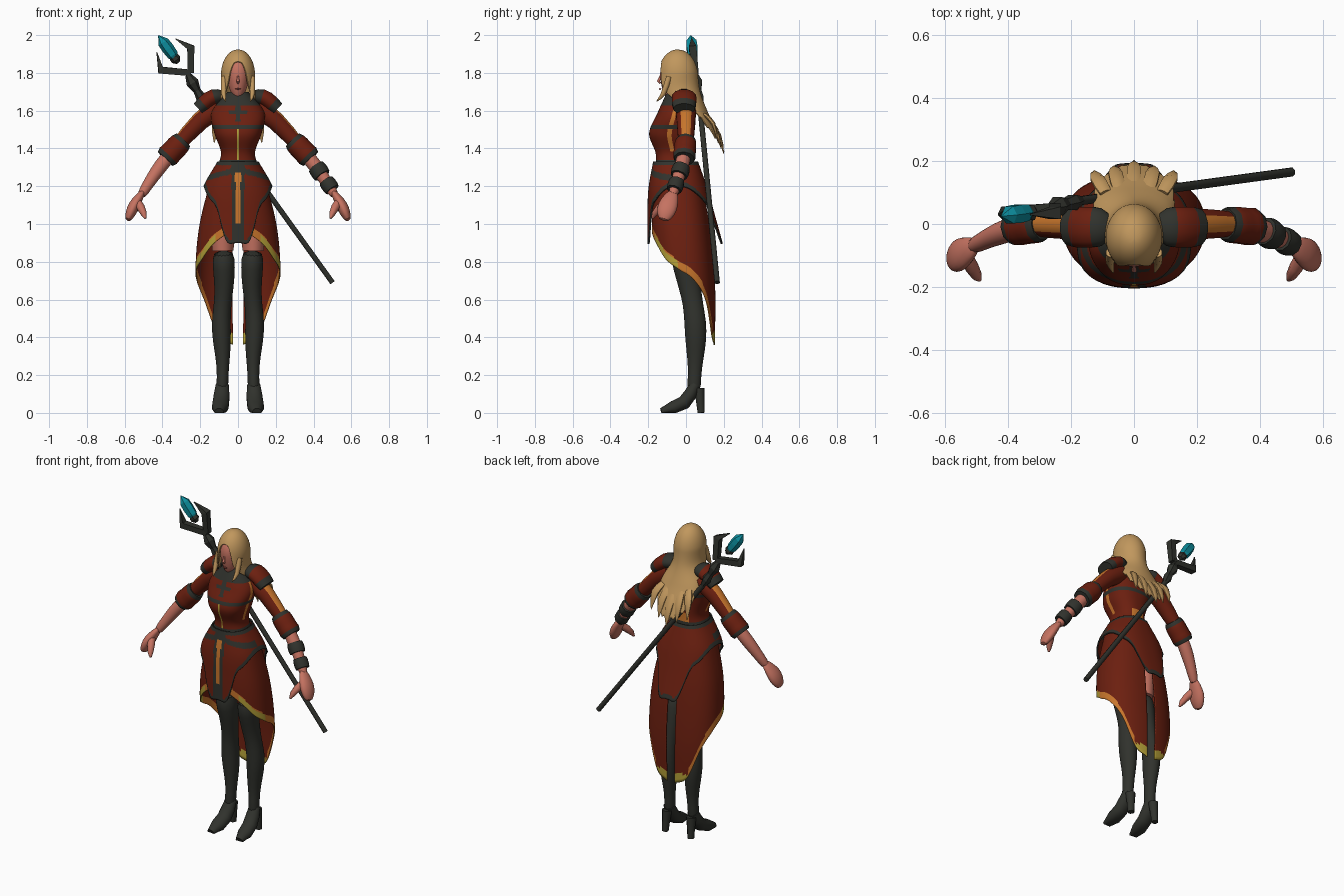
import bpy, bmesh, math
from mathutils import Vector

if "Cube" in bpy.data.objects:
    bpy.data.objects.remove(bpy.data.objects["Cube"])

COLOURS = {"red cloth": (.15, .014, .005), "dark leather": (.03, .032, .026),
           "orange trim": (.58, .18, .025), "yellow trim": (.47, .36, .04),
           "skin": (.56, .17, .12), "blonde hair": (.53, .31, .11),
           "teal crystal": (.004, .27, .34), "lips": (.42, .09, .07)}
RED, DARK, ORANGE, YELLOW, SKIN, HAIR, TEAL, LIPS = range(len(COLOURS))
MATERIALS = []
for label, rgb in COLOURS.items():
    material = bpy.data.materials.new(label)
    material.use_nodes = True
    material.diffuse_color = (*rgb, 1)
    material.node_tree.nodes["Principled BSDF"].inputs["Base Color"].default_value = (*rgb, 1)
    MATERIALS.append(material)


def finish(bm, name, smooth, thickness=0, subdivide=False):
    bmesh.ops.remove_doubles(bm, verts=bm.verts, dist=.0005)
    bmesh.ops.recalc_face_normals(bm, faces=bm.faces)
    mesh = bpy.data.meshes.new(name)
    bm.to_mesh(mesh)
    bm.free()
    for material in MATERIALS:
        mesh.materials.append(material)
    part = bpy.data.objects.new(name, mesh)
    bpy.context.collection.objects.link(part)
    if subdivide:
        part.modifiers.new("Rounding", 'SUBSURF').levels = 1
    if thickness:
        shell = part.modifiers.new("Thickness", 'SOLIDIFY')
        shell.thickness, shell.offset = thickness, 0
    if smooth:
        bpy.ops.object.select_all(action='DESELECT')
        part.select_set(True)
        bpy.context.view_layer.objects.active = part
        bpy.ops.object.shade_smooth_by_angle(angle=math.radians(50))
    return part


def sample(values, t):
    """Smooth curve through evenly spaced numbers or vectors, t from 0 to 1."""
    last = len(values) - 1
    i = min(int(t * last), last - 1)
    k = t * last - i
    b, c = values[i], values[i + 1]
    a = values[i - 1] if i > 0 else b * 2 - c
    d = values[i + 2] if i + 2 <= last else c * 2 - b
    return b + (c - a + (a * 2 - b * 5 + c * 4 - d + ((b - c) * 3 + d - a) * k) * k) * (k / 2)


SIDEWAYS, ACROSS = Vector((1, 0, 0)), Vector((0, 1, 0))


def tube(name, colours, path, radii, flat=1, sides=12, axis=SIDEWAYS, mirror=1,
         smooth=True, subdivide=False):
    """Elliptical loft: radius runs along axis, radius * flat runs the other way."""
    bm = bmesh.new()
    points = [Vector((x * mirror, y, z)) for x, y, z in path]
    last = len(radii) - 1
    centres = [sample(points, i / last) for i in range(last + 1)]
    rings = []
    for i, radius in enumerate(radii):
        along = (centres[min(i + 1, last)] - centres[max(i - 1, 0)]).normalized()
        u = (axis - along * axis.dot(along)).normalized() * radius
        w = along.cross(u) * flat
        angles = [math.tau * (k + .5) / sides for k in range(sides)]
        corners = [centres[i] + u * math.cos(g) + w * math.sin(g) for g in angles]
        rings.append([bm.verts.new((p.x, p.y, max(p.z, 0))) for p in corners])
    for i, (ring, following) in enumerate(zip(rings, rings[1:])):
        for k in range(sides):
            face = bm.faces.new((ring[k], ring[k - 1], following[k - 1], following[k]))
            face.material_index = colours[i * len(colours) // last]
    bm.faces.new(rings[0]).material_index = colours[0]
    bm.faces.new(rings[-1]).material_index = colours[-1]
    return finish(bm, name, smooth, subdivide=subdivide)


def wrap(name, low, high, widths, fronts, backs, hem, rule, start=0, end=180,
         columns=80, rows=54, thickness=0, dome=None, power=.85):
    """Mirrored shell round the body; widths, fronts and backs run evenly from low to high."""
    bm = bmesh.new()
    for side in (1, -1):
        grid = []
        for c in range(columns + 1):
            phi = start + (end - start) * c / columns
            edge = hem(c / columns)
            s, k = math.sin(math.radians(phi)), math.cos(math.radians(phi))
            s, k = max(s, 0) ** power, math.copysign(abs(k) ** power, k)
            column = []
            for r in range(rows + 1):
                z = high + (edge - high) * (r / rows) ** 1.2
                t = max(0, (z - low) / (high - low))
                front, back = -sample(fronts, t), sample(backs, t)
                round_off = 1
                if dome and z > dome:
                    round_off = math.sqrt(max(0, 1 - ((z - dome) / (high - dome)) ** 2))
                x = side * s * sample(widths, t) * round_off
                y = (front + back) / 2 - k * round_off * (back - front) / 2
                column.append(bm.verts.new((x, y, z)))
            grid.append((phi, edge, column))
        for (phi, edge, a), (_, next_edge, b) in zip(grid, grid[1:]):
            for r in range(rows):
                face = bm.faces.new((a[r], b[r], b[r + 1], a[r + 1]))
                centre = face.calc_center_median()
                above = centre.z - (edge + next_edge) / 2
                face.material_index = rule(abs(centre.x), centre.z, phi, above)
    return finish(bm, name, True, thickness)


# Bodice with collar ornament, bust line and piping
def bodice_rule(x, z, phi, above):
    front = phi < 90
    collar = z > 1.645
    bust_line = abs(z - 1.51) < .008
    belt = 1.3 < z < 1.335
    ornament = front and z > 1.54 and (x < .014 or z > 1.625 or (x < .05 and abs(z - 1.59) < .01))
    if collar or bust_line or belt or ornament:
        return DARK
    if z < 1.5 and front and x < .005:
        return YELLOW
    piping = z > 1.38 and 80 < phi < 90
    lower_back = phi > 155 and z < 1.39
    return ORANGE if piping or lower_back else RED


wrap("bodice", 1.15, 1.7, widths=[.16, .13, .09, .125, .14, .055],
     fronts=[.17, .165, .16, .195, .15, .1], backs=[.09, .045, .04, .05, .03],
     hem=lambda t: 1.15, rule=bodice_rule, columns=120)


# Hip cover with long front and back panels
def hip_rule(x, z, phi, above):
    if above < .024 or z > 1.31:
        return DARK
    if phi < 90 and x < .015 and 1 < z < 1.27:
        return ORANGE
    waist_band = abs(z - 1.29 + x * .3) < .014
    if phi < 90 and (x < .034 or waist_band):
        return DARK
    return RED


wrap("hip_cover", .9, 1.33, widths=[.2, .2, .183, .105], fronts=[.2, .2, .195, .17],
     backs=[.19, .15, .11, .06], thickness=.008, rule=hip_rule,
     hem=lambda t: sample([.9, .91, 1.08, 1.14, 1.2], math.sin(math.pi * t)))


# Long skirt, open at the front and slit at the back
def skirt_rule(x, z, phi, above):
    if z < .43 or (30 < phi < 80 and above < .045):
        return YELLOW
    return ORANGE if above < .05 and phi < 150 else RED


wrap("skirt", .35, 1.28, widths=[.19, .222, .205, .13], fronts=[.1, .15, .18, .17],
     backs=[.15, .152, .125, .07], start=12, end=174.5, thickness=.006, rule=skirt_rule,
     hem=lambda t: sample([.95, .89, .81, .76, .7, .6, .41, .36], t))

# Head, neck and face
tube("head", [SKIN], [(0, -.085, 1.66), (0, -.063, 1.78), (0, -.05, 1.89)],
     [.022, .045, .06, .068, .06, .035], flat=1.2, sides=16, subdivide=True)
tube("neck", [SKIN], [(0, -.035, 1.62), (0, -.05, 1.74)], [.045, .038])
tube("nose", [SKIN], [(0, -.135, 1.785), (0, -.146, 1.755), (0, -.135, 1.745)], [.004, .009, .005], sides=8)
tube("lips", [LIPS], [(-.014, -.132, 1.715), (0, -.138, 1.715), (.014, -.132, 1.715)],
     [.002, .005, .002], sides=8, axis=ACROSS)


# Hair: one shell with a parted fringe and ragged back edge, plus loose strands
def hair_hem(t):
    ragged = .025 * abs(math.sin(math.pi * t * 9)) if t > .6 else 0
    return ragged + sample([1.86, 1.84, 1.73, 1.66, 1.65, 1.59, 1.51, 1.45, 1.41, 1.38], t)


wrap("hair", 1.38, 1.92, widths=[.1, .14, .125, .088, .086, .086],
     fronts=[-.06, -.01, .04, .14, .142, .142], backs=[.2, .16, .11, .07, .058, .055],
     hem=hair_hem, rule=lambda *unused: HAIR, thickness=.008, dome=1.79, power=1)
for i in range(-2, 3):
    x, lift = i * .045, abs(i) * .03
    tube("hair_strand", [HAIR], [(x, .1, 1.58), (x * 1.3, .175 - lift / 2, 1.47 + lift),
                                 (x * 1.4, .2 - lift / 2, 1.37 + lift)],
         [.02, .024, .024, .016, .002], flat=.5, sides=8)

# Limbs and paired armour
for side, tag in ((1, "left_"), (-1, "right_")):
    tube(tag + "front_lock", [HAIR], [(.074, -.09, 1.78), (.076, -.12, 1.69), (.066, -.155, 1.65)],
         [.016, .016, .014, .009, .002], sides=8, mirror=side)
    tube(tag + "thigh", [SKIN], [(.085, -.03, 1.16), (.08, -.02, .86)], [.07, .067, .058],
         flat=1.2, sides=16, mirror=side)
    tube(tag + "stocking", [DARK], [(.078, -.02, .865), (.073, .02, .67), (.09, .05, .48),
                                    (.08, .05, .29), (.084, .04, .1)],
         [.062, .06, .052, .046, .052, .05, .038, .029, .036], flat=1.15, sides=16,
         mirror=side, subdivide=True)
    tube(tag + "shoe", [DARK], [(.083, .05, .15), (.09, -.01, .055), (.1, -.13, .005)],
         [.035, .042, .045, .044, .024], flat=.85, mirror=side)
    tube(tag + "heel", [DARK], [(.085, .07, .13), (.09, .08, 0)], [.03, .024, .02], sides=8, mirror=side)

    sleeve = tube(tag + "sleeve", [RED], [(.1, 0, 1.615), (.2, 0, 1.545), (.33, 0, 1.405)],
                  [.05, .054, .05, .045, .037], sides=16, axis=ACROSS, mirror=side)
    for face in sleeve.data.polygons:
        outer = abs(face.center.x) > .15
        if outer and face.normal.z > .5 and abs(face.normal.y) < .5:
            face.material_index = ORANGE
    tube(tag + "cuff", [DARK, RED, RED, RED, RED, DARK], [(.29, 0, 1.445), (.385, -.01, 1.345)],
         [.05, .058, .06, .06, .06, .062, .054], sides=10, axis=ACROSS, mirror=side)
    tube(tag + "forearm", [SKIN], [(.33, 0, 1.405), (.43, -.03, 1.28), (.52, -.075, 1.14)],
         [.034, .04, .038, .03, .027], axis=ACROSS, mirror=side, subdivide=True)
    tube(tag + "hand", [SKIN], [(.5, -.065, 1.175), (.55, -.095, 1.1), (.585, -.12, 1.015)],
         [.025, .042, .056, .052, .026], flat=.58, axis=ACROSS, mirror=side, subdivide=True)
    tube(tag + "thumb", [SKIN], [(.535, -.1, 1.12), (.505, -.155, 1.07), (.49, -.178, 1.03)],
         [.022, .022, .017, .006], sides=8, mirror=side)
    tube(tag + "shoulder_pad", [DARK, DARK, RED, RED, DARK],
         [(.08, -.01, 1.675), (.14, -.01, 1.668), (.21, -.01, 1.61)],
         [.044, .062, .066, .067, .066, .058], flat=.65, axis=ACROSS, mirror=side)

# Two bracers on the left forearm only
for middle, radius in ((Vector((.43, -.03, 1.28)), .046), (Vector((.483, -.055, 1.205)), .041)):
    half = Vector((.55, -.28, -.79)) * .03
    tube("left_bracer", [DARK], [middle - half, middle + half],
         [radius * .98, radius * 1.05, radius * 1.05, radius * .98], sides=10, axis=ACROSS)

# Staff across the back with a forked head holding a crystal
tube("staff_shaft", [DARK], [(.5, .165, .69), (-.2, .07, 1.665)], [.015, .015], sides=8, axis=ACROSS)
tube("staff_socket", [DARK], [(-.17, .075, 1.625), (-.265, .05, 1.79)],
     [.015, .028, .02, .034, .016], sides=6, axis=ACROSS, smooth=False)
FORK = (-.25, .05, 1.8)
for elbow, tip in (((-.41, .035, 1.815), (-.43, .03, 1.91)), ((-.25, .035, 1.935), (-.33, .03, 1.98))):
    tube("staff_prong", [DARK], [FORK, elbow, tip], [.024, .028, .003],
         sides=4, axis=ACROSS, smooth=False)
tube("crystal_mount", [DARK], [(-.315, .04, 1.855), (-.34, .035, 1.885)],
     [.012, .028, .026], sides=6, axis=ACROSS, smooth=False)
tube("crystal", [TEAL], [(-.32, .04, 1.86), (-.421, .025, 1.998)],
     [.008, .03, .033, .031, .002], sides=6, axis=ACROSS, smooth=False)
